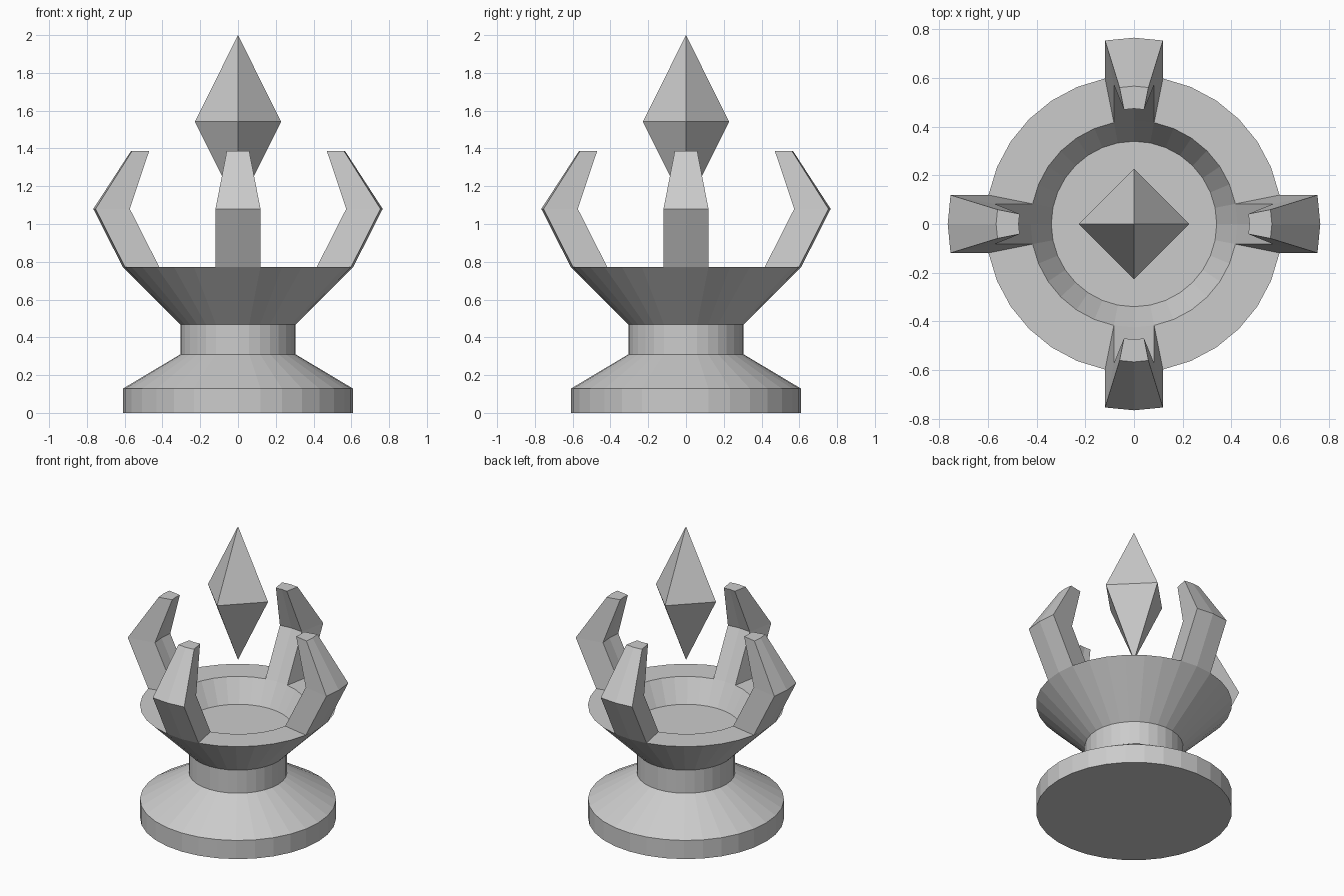
import bpy
import bmesh
from math import sin, cos, pi
from mathutils import Matrix, Vector

SIDES = 32
STEP = 2 * pi / SIDES
RIM_Z, RIM_OUTER, RIM_INNER = 0.772, 0.61, 0.425

cube = bpy.data.objects.get("Cube")
if cube:
    bpy.data.objects.remove(cube, do_unlink=True)

stone = bpy.data.materials.new("grey_stone")
stone.use_nodes = True
grey = (0.6, 0.6, 0.6, 1)
stone.diffuse_color = grey
stone.node_tree.nodes["Principled BSDF"].inputs["Base Color"].default_value = grey


def ring(radius, z):
    return [Vector((radius * cos(i * STEP), radius * sin(i * STEP), z))
            for i in range(SIDES)]


def loft(name, rings, turn=0):
    """Skin a stack of closed rings, cap both ends and turn it about z."""
    bm = bmesh.new()
    rows = [[bm.verts.new(p) for p in points] for points in rings]
    for low, high in zip(rows, rows[1:]):
        n = len(low)
        for i in range(n):
            j = (i + 1) % n
            bm.faces.new((low[i], low[j], high[j], high[i]))
    bm.faces.new(rows[0][::-1])
    bm.faces.new(rows[-1])
    bm.transform(Matrix.Rotation(turn, 4, "Z"))
    bmesh.ops.recalc_face_normals(bm, faces=bm.faces)
    finish(name, bm)


def finish(name, bm):
    mesh = bpy.data.meshes.new(name)
    bm.to_mesh(mesh)
    bm.free()
    mesh.materials.append(stone)
    bpy.context.collection.objects.link(bpy.data.objects.new(name, mesh))


# Pedestal: foot, neck, flared bowl and recessed floor in one turned profile
profile = [(0.61, 0), (0.61, 0.128), (0.305, 0.31), (0.305, 0.468),
           (RIM_OUTER, RIM_Z), (RIM_INNER, RIM_Z), (0.34, 0.62)]
loft("pedestal_bowl", [ring(r, z) for r, z in profile])

# Claws: each grows from two rim segments, leans out, then tapers inward
footprint = [Vector((r * cos(a * STEP), r * sin(a * STEP), 0))
             for r, order in ((RIM_OUTER, (-1, 0, 1)), (RIM_INNER, (1, 0, -1)))
             for a in order]
levels = [(1, 0, RIM_Z), (1, 0.156, 1.08), (0.5, 0.262, 1.386)]
claw_rings = [[p * scale + Vector((shift, 0, z)) for p in footprint]
              for scale, shift, z in levels]
for k, side in enumerate(("left", "back", "right", "front")):
    loft(side + "_claw", claw_rings, k * pi / 2)

# Floating crystal: four-sided double pyramid
bm = bmesh.new()
waist = [bm.verts.new((0.228 * cos(k * pi / 2), 0.228 * sin(k * pi / 2), 1.542))
         for k in range(4)]
for z in (2.0, 1.084):
    tip = bm.verts.new((0, 0, z))
    for k in range(4):
        bm.faces.new((waist[k], waist[(k + 1) % 4], tip))
bmesh.ops.recalc_face_normals(bm, faces=bm.faces)
finish("crystal", bm)
